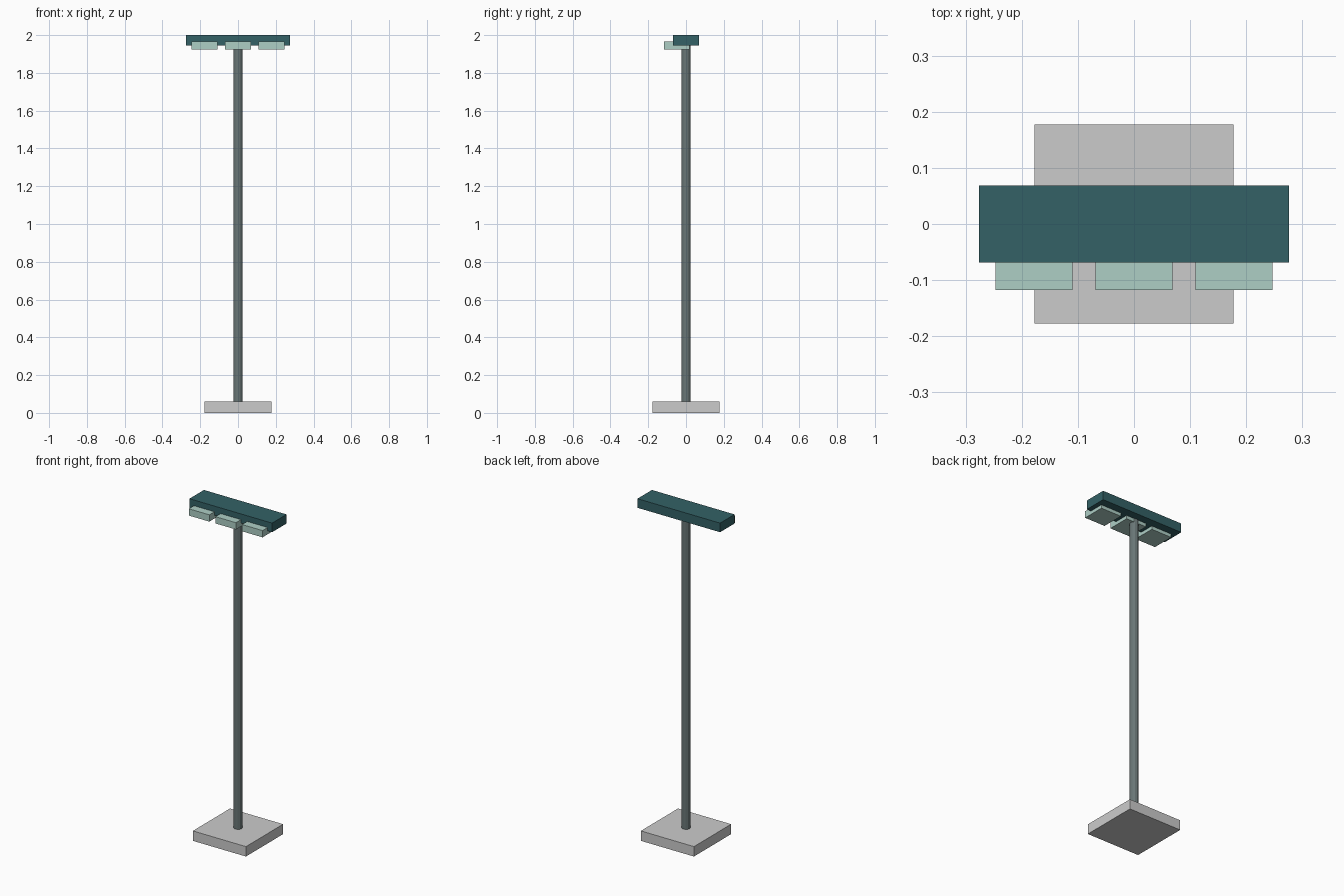
import bpy

if "Cube" in bpy.data.objects:
    bpy.data.objects.remove(bpy.data.objects["Cube"])


def material(name, rgb):
    mat = bpy.data.materials.new(name)
    mat.diffuse_color = (*rgb, 1.0)
    mat.use_nodes = True
    mat.node_tree.nodes["Principled BSDF"].inputs["Base Color"].default_value = mat.diffuse_color
    return mat


def box(name, center, size, mat=None):
    bpy.ops.mesh.primitive_cube_add(size=1, location=center)
    obj = bpy.context.object
    obj.name = name
    obj.scale = size
    bpy.ops.object.transform_apply(location=False, rotation=False, scale=True)
    if mat:
        obj.data.materials.append(mat)
    return obj


teal = material("dark_teal", (0.033, 0.12, 0.133))
pale = material("pale_green", (0.42, 0.62, 0.56))
steel = material("steel", (0.14, 0.18, 0.18))

# Square foot slab
box("base", (0, 0, 0.03), (0.355, 0.355, 0.06))

# Faceted pole from the slab to the lamp head
POLE_BOTTOM, POLE_TOP = 0.06, 1.945
bpy.ops.mesh.primitive_cylinder_add(
    vertices=12, radius=0.025, depth=POLE_TOP - POLE_BOTTOM,
    location=(0, 0, (POLE_TOP + POLE_BOTTOM) / 2))
pole = bpy.context.object
pole.name = "pole"
pole.data.materials.append(steel)

# Wide lamp head
box("lamp_head", (0, 0, 1.9725), (0.552, 0.138, 0.055), teal)

# Three light panels under the front edge of the head
for i, side in enumerate(("left", "middle", "right")):
    box(f"light_panel_{side}", ((i - 1) * 0.178, -0.049, 1.945),
        (0.137, 0.137, 0.041), pale)
